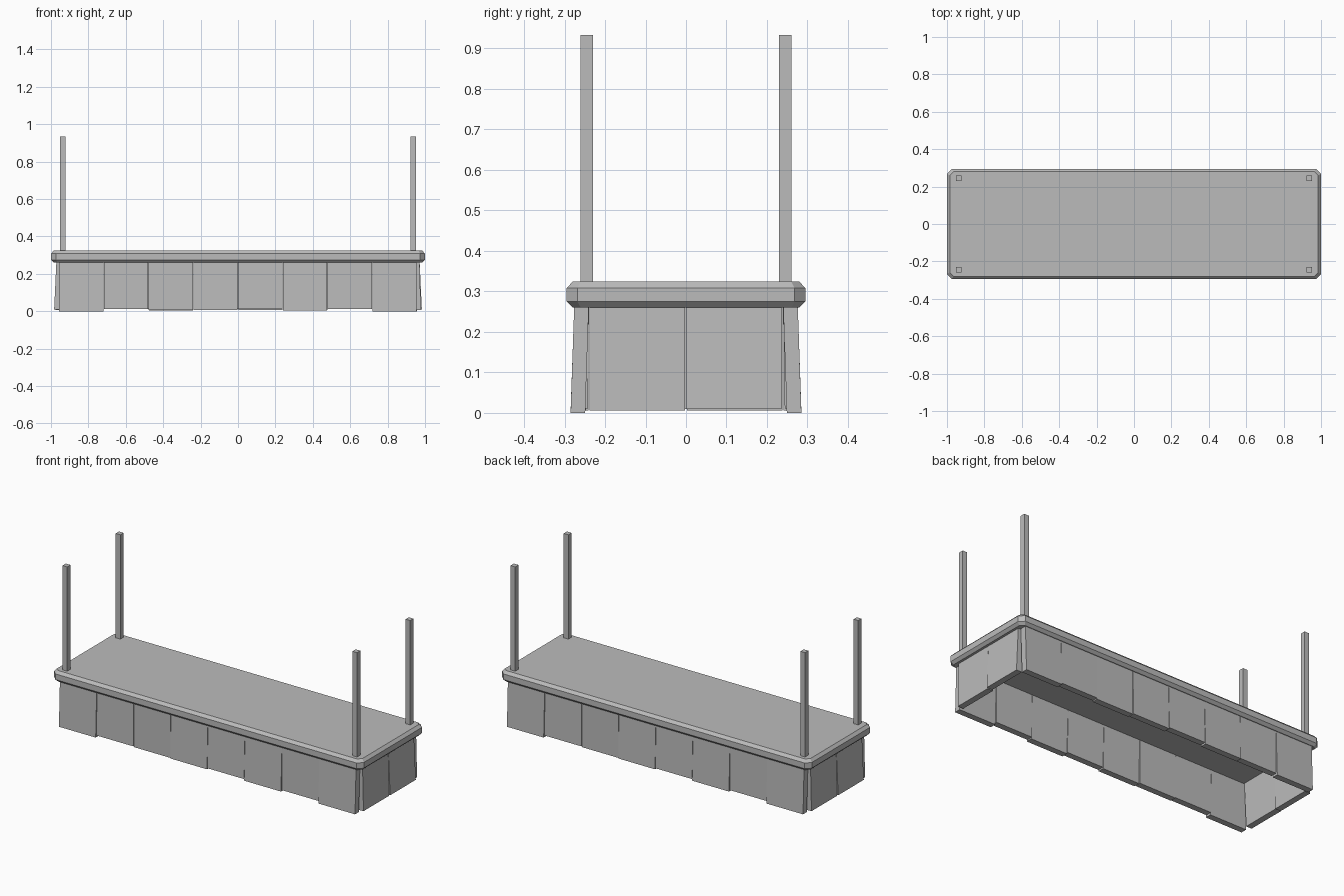
import bpy, bmesh
from mathutils import Matrix
from math import pi

if "Cube" in bpy.data.objects:
    bpy.data.objects.remove(bpy.data.objects["Cube"])

grey = bpy.data.materials.new("plain grey")
grey.use_nodes = True
colour = (0.5, 0.5, 0.5, 1)
grey.diffuse_color = colour
grey.node_tree.nodes["Principled BSDF"].inputs["Base Color"].default_value = colour


def loft(name, rings, turn=0):
    """Solid through a stack of rings with equal point counts."""
    bm = bmesh.new()
    loops = [[bm.verts.new(p) for p in ring] for ring in rings]
    n = len(loops[0])
    for low, high in zip(loops, loops[1:]):
        for i in range(n):
            j = (i + 1) % n
            bm.faces.new((low[i], low[j], high[j], high[i]))
    bm.faces.new(loops[0][::-1])
    bm.faces.new(loops[-1])
    bmesh.ops.transform(bm, matrix=Matrix.Rotation(turn, 4, "Z"), verts=bm.verts)
    bmesh.ops.recalc_face_normals(bm, faces=bm.faces)
    mesh = bpy.data.meshes.new(name)
    bm.to_mesh(mesh)
    bm.free()
    mesh.materials.append(grey)
    obj = bpy.data.objects.new(name, mesh)
    bpy.context.collection.objects.link(obj)
    return obj


def rect(x0, x1, y0, y1, z):
    return [(x0, y0, z), (x1, y0, z), (x1, y1, z), (x0, y1, z)]


def octagon(hx, hy, cut, z):
    a, b = hx - cut, hy - cut
    return [(hx, -b, z), (hx, b, z), (a, hy, z), (-a, hy, z),
            (-hx, b, z), (-hx, -b, z), (-a, -hy, z), (a, -hy, z)]


# Deck with cut corners and bevelled rims
loft("deck", [octagon(0.985, 0.28, 0.02, 0.26),
              octagon(1.0, 0.295, 0.027, 0.275),
              octagon(1.0, 0.295, 0.027, 0.308),
              octagon(0.985, 0.28, 0.02, 0.324)])

# Corner posts
for side, sx in (("right", -1), ("left", 1)):
    for end, sy in (("front", -1), ("back", 1)):
        x, y, h = sx * 0.936, sy * 0.245, 0.015
        loft(f"{end}_{side}_post", [rect(x - h, x + h, y - h, y + h, z)
                                    for z in (0.32, 0.933)])


def skirt(name, x0, width, y_top, boards, turn):
    """Row of boards facing -y, each leaning outward by its own amount."""
    thick = 0.036
    for i, (bottom, lean) in enumerate(boards):
        a = x0 + i * width
        b = a + width - 0.002
        y = y_top - lean
        loft(f"{name}_board_{i + 1}",
             [rect(a, b, y, y + thick, bottom),
              rect(a, b, y_top, y_top + thick, 0.265)], turn)


# Skirt boards, the same on opposite sides by a half turn
long_row = [(0.0, 0.009), (0.011, 0.004), (0.006, 0.001), (0.006, 0.007),
            (0.013, 0.007), (0.005, 0.009), (0.011, 0.002), (0.0, 0.009)]
short_row = [(0.006, 0.006), (0.01, 0.012)]
for name, turn in (("front", 0), ("back", pi)):
    skirt(name, -0.957, 0.2393, -0.276, long_row, turn)
for name, turn in (("left", pi / 2), ("right", -pi / 2)):
    skirt(name, -0.238, 0.238, -0.971, short_row, turn)
